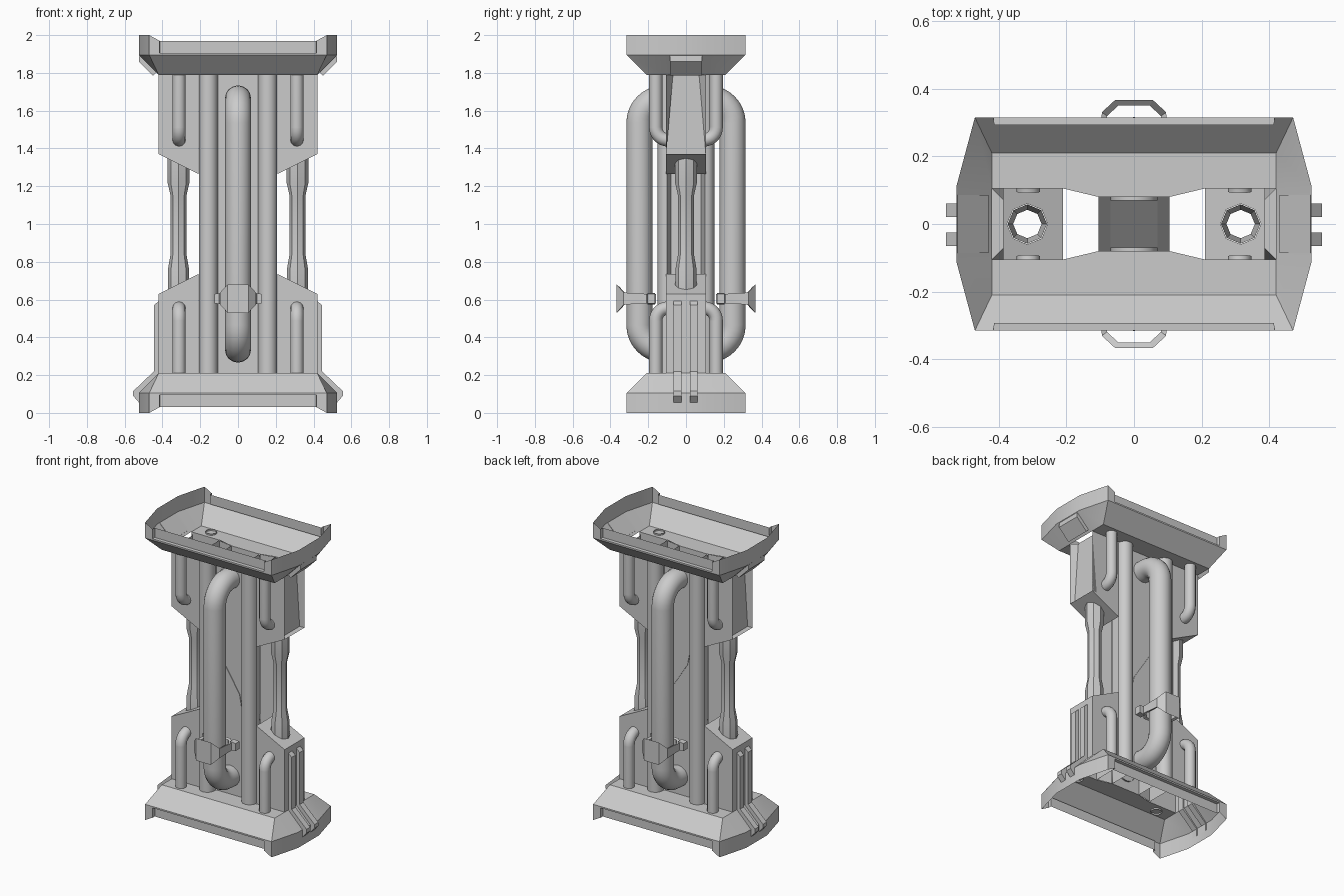
import bpy, bmesh, math
from mathutils import Vector

if "Cube" in bpy.data.objects:
    bpy.data.objects.remove(bpy.data.objects["Cube"])


def finish(bm, name, smooth=True):
    bmesh.ops.remove_doubles(bm, verts=bm.verts, dist=0.0002)
    bmesh.ops.recalc_face_normals(bm, faces=bm.faces)
    me = bpy.data.meshes.new(name)
    bm.to_mesh(me)
    bm.free()
    ob = bpy.data.objects.new(name, me)
    bpy.context.collection.objects.link(ob)
    if smooth:
        bpy.ops.object.select_all(action='DESELECT')
        bpy.context.view_layer.objects.active = ob
        ob.select_set(True)
        bpy.ops.object.shade_smooth_by_angle(angle=math.radians(35))
    return ob


def loft(rings, loop=False, caps=False):
    """Skin a list of equal-length closed rings."""
    bm = bmesh.new()
    vs = [[bm.verts.new(p) for p in r] for r in rings]
    n = len(vs[0])
    for k in range(len(vs) if loop else len(vs) - 1):
        a, b = vs[k], vs[(k + 1) % len(vs)]
        for i in range(n):
            j = (i + 1) % n
            bm.faces.new((a[i], a[j], b[j], b[i]))
    if caps:
        bm.faces.new(vs[0])
        bm.faces.new(vs[-1])
    return bm


def tube(name, x, path, r, sides=14):
    """Round pipe along a path of (y, z) points at constant x."""
    rings = []
    for i, (y, z) in enumerate(path):
        a, b = path[max(i - 1, 0)], path[min(i + 1, len(path) - 1)]
        t = Vector((0, b[0] - a[0], b[1] - a[1])).normalized()
        nrm = Vector((0, -t.z, t.y))
        rings.append([Vector((x, y, z)) + r * (math.cos(q) * Vector((1, 0, 0)) + math.sin(q) * nrm)
                      for q in (math.tau * s / sides for s in range(sides))])
    return finish(loft(rings), name)


def arc(cy, cz, r, a0, a1, n=7):
    return [(cy + r * math.cos(math.radians(a0 + (a1 - a0) * i / n)),
             cz + r * math.sin(math.radians(a0 + (a1 - a0) * i / n))) for i in range(n + 1)]


def prism(name, prof, y0, y1, sx=1):
    """Extrude an (x, z) profile along y."""
    return finish(loft([[(sx * x, y, z) for x, z in prof] for y in (y0, y1)], caps=True), name, False)


def recess(bm, faces, thick, push):
    """Inset faces and push the inner part along a vector."""
    bmesh.ops.inset_region(bm, faces=faces, thickness=thick, use_even_offset=True)
    vs = list({v for f in faces for v in f.verts})
    bmesh.ops.translate(bm, verts=vs, vec=push)
    return vs


def octo(x1, y1, x2, y2, z):
    return [(x2, -y2, z), (x2, y2, z), (x1, y1, z), (-x1, y1, z),
            (-x2, y2, z), (-x2, -y2, z), (-x1, -y1, z), (x1, -y1, z)]


def zf(z, top):
    return 2 - z if top else z


for top in (0, 1):
    end = 'upper' if top else 'lower'
    # Flared end cap: open shell with a slot front and back
    bm = loft([octo(.47, .315, .525, .11, zf(0, top)), octo(.47, .315, .525, .11, zf(.105, top)),
               octo(.42, .21, .42, .105, zf(.21, top))])
    for s in (1, -1):
        prof = [(.42, .21), (-.42, .21), (-.42, .105), (-.21, .105), (-.105, .08),
                (.105, .08), (.21, .105), (.42, .105)]
        bm.faces.new([bm.verts.new((x, s * y, zf(.21, top))) for x, y in prof])
    for s in (1, -1):
        face = [f for f in bm.faces if all(abs(v.co.y - s * .315) < .001 for v in f.verts)]
        vs = recess(bm, face, .01, (0, 0, 0))
        for v in vs:
            v.co.x = math.copysign(.415, v.co.x)
            v.co.z = zf(.095 if zf(v.co.z, top) > .05 else .03, top)
        recess(bm, face, .001, (0, -s * .022, 0))
    finish(bm, end + '_cap')

    for sx in (1, -1):
        side = 'right' if sx > 0 else 'left'
        # Piston housing: open box with slanted end and octagonal hole
        rect = [(.42, 0), (.42, .105), (.315, .105), (.21, .105),
                (.21, 0), (.21, -.105), (.315, -.105), (.42, -.105)]

        def slant(x):
            return zf(.63 + (.42 - x) / .21 * .105, top)
        hole = [(.315 + .06 * math.cos(k * math.pi / 4), .06 * math.sin(k * math.pi / 4)) for k in range(8)]
        bm = loft([[(sx * x, y, zf(.21, top)) for x, y in rect],
                   [(sx * x, y, slant(x)) for x, y in rect],
                   [(sx * x, y, slant(x)) for x, y in hole]])
        if top:
            faces = [f for f in bm.faces if all(abs(v.co.x - sx * .42) < .001 for v in f.verts)]
            recess(bm, faces, .036, (-sx * .035, 0, 0))
        finish(bm, f'{end}_{side}_housing', False)

        # Small hooked pipes on both faces of each housing
        for sy in (1, -1):
            path = [(-.16, .2), (-.16, .49)] + arc(-.095, .49, .065, 180, 90)
            tube(f'{end}_{side}_hook_pipe', sx * .312, [(-sy * y, zf(z, top)) for y, z in path], .035, 12)

for sx in (1, -1):
    side = 'right' if sx > 0 else 'left'
    # Hollow piston with thin middle
    prof = [(.65, .056), (.76, .056), (.84, .042), (1.15, .042), (1.22, .058), (1.35, .058)]
    finish(loft([[(sx * .315 + r * math.cos(k * math.pi / 4), r * math.sin(k * math.pi / 4), z)
                  for k in range(8)] for z, r in prof]), side + '_piston').data.shade_smooth()
    # Twin fins running down onto the lower cap
    fin = [(.41, .6), (.445, .57), (.445, .22), (.555, .115), (.555, .09), (.52, .05),
           (.52, .1), (.41, .2)]
    for y in (-.045, .04):
        prism(side + '_fin', fin, y - .02, y + .02, sx)
    # Slanted pad under the upper cap
    prism(side + '_pad', [(.43, 1.805), (.45, 1.785), (.525, 1.86), (.522, 1.895)], -.085, .085, sx)
    # Half-round columns
    for sy in (1, -1):
        ring = [(.157 + .05 * math.cos(math.pi * k / 8), .1 + .05 * math.sin(math.pi * k / 8)) for k in range(9)]
        ring.append((.107, .08))
        finish(loft([[(sx * x, sy * y, z) for x, y in ring] for z in (.21, 1.79)]), side + '_column')

# Central core tube with a sloping inner divider
core = [(-.105, -.08), (.105, -.08), (.105, .08), (-.105, .08)]
finish(loft([[(x, y, z) for x, y in core] for z in (.21, 1.79)]), 'core', False)
prism('core_divider', [(-.105, 1.28), (-.07, 1.1), (.07, .88), (.105, .68),
                       (.105, .7), (.07, .9), (-.07, 1.12)], -.084, .084)

for sy in (1, -1):
    side = 'back' if sy > 0 else 'front'
    # Large bent pipe
    path = [(-.07, .335)] + arc(-.117, .465, .13, 270, 180, 8)
    path += [(y, 2 - z) for y, z in reversed(path)]
    tube(side + '_main_pipe', 0, [(-sy * y, z) for y, z in path], .069, 16)
    # Clamp: octagonal band with flared outer plate
    band = [(.055, .367, .075), (.095, .33, .032), (.1, .21, .025), (.06, .16, .025)]
    band += [(-x, y, h) for x, y, h in reversed(band)]
    rings = []
    for x, y, h in band:
        xi, yi = x * .84, .26 + (y - .26) * .84
        rings.append([(x, sy * y, .605 - h), (x, sy * y, .605 + h),
                      (xi, sy * yi, .605 + h * .8), (xi, sy * yi, .605 - h * .8)])
    finish(loft(rings, loop=True), side + '_clamp', False)
    for sx in (1, -1):
        prism(side + '_clamp_lug', [(.085, .575), (.125, .58), (.125, .63), (.085, .635)],
              sy * .165, sy * .205, sx)
